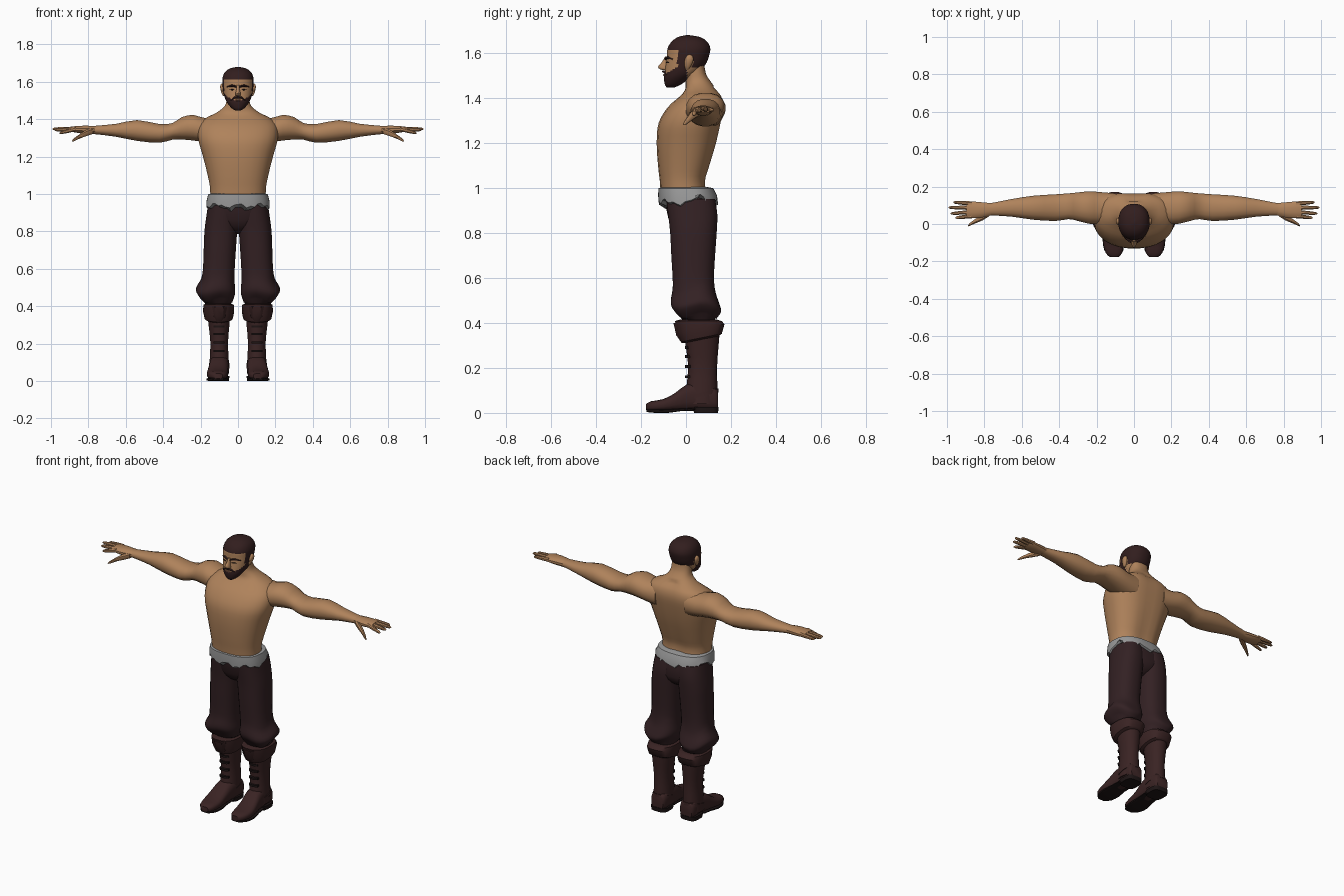
import bpy, bmesh, math


def material(name, rgb):
    m = bpy.data.materials.new(name)
    m.diffuse_color = (*rgb, 1)
    return m


SKIN = material("skin", (0.43, 0.225, 0.105))
HAIR = material("hair", (0.032, 0.013, 0.013))
CLOTH = material("trouser_cloth", (0.033, 0.015, 0.017))
LEATHER = material("boot_leather", (0.042, 0.017, 0.017))
LINEN = material("grey_linen", (0.32, 0.32, 0.32))
DARK = material("dark_detail", (0.012, 0.007, 0.007))
LIP = material("lips", (0.27, 0.11, 0.07))


def smooth_rings(rings, sub):
    """Catmull-Rom interpolation between cross-sections."""
    out = []
    for i in range(len(rings) - 1):
        p0, p1 = rings[max(i - 1, 0)], rings[i]
        p2, p3 = rings[i + 1], rings[min(i + 2, len(rings) - 1)]
        for k in range(sub):
            t = k / sub
            out.append([0.5 * (2 * b + (c - a) * t + (2 * a - 5 * b + 4 * c - d) * t * t
                               + (3 * b - a - 3 * c + d) * t ** 3)
                        for a, b, c, d in zip(p0, p1, p2, p3)])
    out.append(list(rings[-1]))
    return out


def loft(name, rings, mats, axis='z', n=20, sub=2, power=2.2, mirror=False, tweak=None, rule=None):
    """Skin over cross-sections (position, a_min, a_max, b_min, b_max) along an axis."""
    bm = bmesh.new()
    loops = []
    for t, a0, a1, b0, b1 in smooth_rings(rings, sub):
        loop = []
        for i in range(n):
            ang = 2 * math.pi * (i + 0.5) / n
            c, s = math.cos(ang), math.sin(ang)
            a = (a0 + a1) / 2 + (a1 - a0) / 2 * math.copysign(abs(c) ** (2 / power), c)
            b = (b0 + b1) / 2 + (b1 - b0) / 2 * math.copysign(abs(s) ** (2 / power), s)
            co = {'z': (a, b, t), 'x': (t, a, b), 'y': (a, t, b)}[axis]
            loop.append(bm.verts.new(tweak(*co) if tweak else co))
        loops.append(loop)
    for lo, hi in zip(loops, loops[1:]):
        for i in range(n):
            bm.faces.new((lo[i], lo[(i + 1) % n], hi[(i + 1) % n], hi[i]))
    bm.faces.new(loops[0])
    bm.faces.new(loops[-1])
    bmesh.ops.recalc_face_normals(bm, faces=bm.faces)
    if rule:
        for f in bm.faces:
            f.material_index = rule(*f.calc_center_median())
    me = bpy.data.meshes.new(name)
    bm.to_mesh(me)
    bm.free()
    for m in mats:
        me.materials.append(m)
    ob = bpy.data.objects.new(name, me)
    bpy.context.collection.objects.link(ob)
    if mirror:
        mod = ob.modifiers.new("mirror", 'MIRROR')
        mod.use_mirror_merge = False
    return ob


def sym(z, w, y0, y1):
    return (z, -w, w, y0, y1)


# Torso and neck, with a shallow spine groove
def spine(x, y, z):
    if y > 0.06 and z < 1.45:
        y -= 0.014 * math.exp(-(x / 0.035) ** 2)
    return x, y, z


loft("torso", [sym(0.96, .150, -.112, .10), sym(1.03, .150, -.117, .09), sym(1.10, .163, -.125, .11),
               sym(1.20, .188, -.131, .14), sym(1.29, .213, -.122, .16), sym(1.36, .212, -.080, .17),
               sym(1.405, .175, -.03, .162), sym(1.435, .115, -.005, .14), sym(1.47, .072, -.002, .112),
               sym(1.51, .060, .0, .088), sym(1.57, .056, .005, .08)],
     [SKIN], n=28, sub=3, power=2.35, tweak=spine)

# Arms
loft("arm", [(.10, .0, .165, 1.26, 1.415), (.18, -.002, .172, 1.275, 1.408), (.24, .0, .176, 1.285, 1.424),
             (.30, .015, .170, 1.29, 1.412), (.35, .025, .165, 1.29, 1.38), (.42, .015, .160, 1.273, 1.375),
             (.54, .022, .152, 1.283, 1.396), (.65, .038, .135, 1.305, 1.376), (.75, .045, .115, 1.318, 1.366),
             (.78, .045, .112, 1.32, 1.364)],
     [SKIN], axis='x', n=16, mirror=True)

# Hands: palm, fanned fingers, lowered thumb
loft("palm", [(.76, .046, .112, 1.32, 1.364), (.82, .032, .118, 1.322, 1.366), (.87, .03, .122, 1.328, 1.363),
              (.895, .036, .118, 1.335, 1.36)],
     [SKIN], axis='x', n=12, mirror=True)
for i, (ys, ye, tip, zt) in enumerate([(.042, .034, .955, 1.325), (.064, .056, .98, 1.342),
                                       (.087, .088, .992, 1.348), (.109, .116, .965, 1.345)]):
    def finger_ring(t, r):
        x, y, z = .865 + (tip - .865) * t, ys + (ye - ys) * t, 1.348 + (zt - 1.348) * t
        return (x, y - r, y + r, z - r, z + r)
    loft("finger_%d" % (i + 1), [finger_ring(0, .013), finger_ring(.5, .011), finger_ring(.9, .008),
                                 finger_ring(1, .002)], [SKIN], axis='x', n=8, mirror=True)
loft("thumb", [(.775, .04, .075, 1.32, 1.355), (.81, .018, .052, 1.308, 1.345), (.845, .004, .03, 1.296, 1.322),
               (.875, -.009, .008, 1.282, 1.3), (.888, -.013, -.007, 1.279, 1.285)],
     [SKIN], axis='x', n=8, mirror=True)


# Head, with cropped hair and beard chosen by region
def hair_rule(x, y, z):
    if z > 1.612 or (y > -.03 and z > 1.588):
        return 1
    if y > .03 and z > 1.535:
        return 1
    if -.038 < y < .006 and z > 1.495:
        return 1
    return 1 if y < .006 and z < 1.514 + .6 * (y + .08) else 0


loft("head", [sym(1.447, .016, -.086, -.05), sym(1.46, .036, -.094, -.022), sym(1.488, .058, -.098, .02),
              sym(1.515, .071, -.095, .06), sym(1.55, .079, -.090, .088), sym(1.585, .083, -.085, .102),
              sym(1.62, .083, -.082, .108), sym(1.65, .071, -.064, .094), sym(1.67, .045, -.036, .063),
              sym(1.679, .008, .0, .014)],
     [SKIN, HAIR], n=48, sub=5, rule=hair_rule)

# Facial features
loft("nose", [sym(1.583, .008, -.094, -.07), sym(1.56, .009, -.107, -.07), sym(1.538, .014, -.126, -.07),
              sym(1.527, .015, -.115, -.07), sym(1.523, .009, -.10, -.07)], [SKIN], n=12)
loft("ear", [(1.525, .072, .08, -.002, .01), (1.54, .07, .089, -.006, .022), (1.57, .072, .096, -.006, .034),
             (1.587, .075, .092, .004, .028), (1.592, .078, .084, .01, .02)], [SKIN], n=12, mirror=True)
loft("eyebrow", [(.008, -.096, -.07, 1.567, 1.577), (.032, -.09, -.06, 1.573, 1.586),
                 (.062, -.065, -.04, 1.568, 1.575)], [HAIR], axis='x', n=8, mirror=True)
loft("eye", [(.018, -.09, -.07, 1.555, 1.559), (.032, -.087, -.06, 1.552, 1.563),
             (.047, -.077, -.05, 1.555, 1.559)], [DARK], axis='x', n=8, mirror=True)
loft("moustache", [(0, -.107, -.08, 1.511, 1.523), (.02, -.102, -.07, 1.508, 1.521),
                   (.042, -.085, -.06, 1.49, 1.505)], [HAIR], axis='x', n=8, mirror=True)
loft("mouth", [(-.022, -.098, -.08, 1.499, 1.502), (0, -.104, -.08, 1.497, 1.507),
               (.022, -.098, -.08, 1.499, 1.502)], [LIP], axis='x', n=8)


# Ragged linen hem round the waist
def ragged(x, y, z):
    if z < .95:
        ang = math.atan2(y, x)
        z += .009 * math.sin(7 * ang) + .007 * math.sin(17 * ang + 1)
        if y > .02:
            z += .024 * math.exp(-((y - .065) / .03) ** 2)
    return x, y, z


loft("linen_hem", [sym(.92, .14, -.09, .11), sym(.937, .17, -.122, .142), sym(.965, .168, -.124, .138),
                   sym(.998, .160, -.123, .122), sym(1.003, .145, -.108, .10)],
     [LINEN], n=48, sub=1, power=2.5, tweak=ragged)

# Trousers: seat and baggy legs gathered under the knee
loft("trouser_seat", [sym(.785, .02, .0, .07), sym(.81, .07, -.045, .11), sym(.86, .145, -.078, .136),
                      sym(.96, .152, -.098, .125)], [CLOTH], n=24, power=2.5)


def folds(x, y, z):
    if .42 < z < .56:
        ang = math.atan2(y - .045, x - .11)
        z += .012 * math.sin(3 * ang + .6)
    return x, y, z


loft("trouser_leg", [(.95, .0, .16, -.088, .13), (.88, .0, .17, -.080, .14), (.80, .004, .180, -.071, .137),
                     (.70, .011, .184, -.066, .13), (.60, .017, .188, -.06, .125), (.54, .018, .197, -.06, .132),
                     (.49, .014, .224, -.068, .15), (.46, .02, .215, -.06, .156), (.43, .03, .19, -.032, .136),
                     (.40, .04, .165, .0, .12)],
     [CLOTH], n=24, sub=3, power=2.4, mirror=True, tweak=folds)


# Boots: tilted cuff, shaft, foot, soles and straps
def cuff_tilt(x, y, z):
    if z < .38:
        z += .2 * (y - .05)
    return x, y, z


loft("boot_cuff", [(.322, .045, .16, .0, .145), (.330, .028, .178, -.022, .16), (.37, .02, .187, -.04, .172),
                   (.408, .022, .186, -.05, .16), (.414, .04, .17, -.03, .14)],
     [LEATHER], n=20, sub=1, power=2.5, mirror=True, tweak=cuff_tilt)
loft("cuff_flap", [(.31, .085, .115, -.02, .02), (.345, .065, .135, -.045, .02), (.40, .055, .145, -.058, .02)],
     [LEATHER], n=8, sub=1, power=3, mirror=True)
loft("boot_shaft", [(.04, .048, .155, .0, .138), (.10, .048, .153, .0, .140), (.20, .053, .148, .01, .138),
                    (.29, .046, .157, .0, .144), (.36, .04, .165, -.01, .15)],
     [LEATHER], n=18, mirror=True)
loft("boot_foot", [(-.177, .082, .128, .012, .04), (-.155, .063, .152, .008, .052), (-.10, .053, .166, .008, .062),
                   (-.05, .053, .162, .008, .088), (.0, .05, .155, .008, .125), (.06, .047, .15, .008, .14),
                   (.125, .05, .148, .008, .12), (.142, .06, .138, .012, .1)],
     [LEATHER], axis='y', n=16, power=2.8, mirror=True)
loft("boot_sole", [(-.175, .078, .132, .004, .018), (-.14, .056, .16, .0, .016), (-.08, .05, .169, .0, .016),
                   (-.02, .054, .16, .008, .02), (.04, .05, .155, .012, .022)],
     [DARK], axis='y', n=12, power=4, mirror=True)
loft("boot_heel", [(0, .048, .154, .035, .143), (.026, .045, .156, .03, .146)],
     [DARK], n=16, sub=1, power=3.5, mirror=True)
loft("ankle_strap", [(.055, .045, .157, -.003, .145), (.073, .045, .157, -.003, .144)],
     [LEATHER], n=18, sub=1, mirror=True, tweak=lambda x, y, z: (x, y, z + .25 * y))
for i, z in enumerate((.155, .20, .245, .285)):
    loft("boot_lace_%d" % (i + 1), [(z, .07, .132, -.006, .03), (z + .012, .07, .132, -.006, .03)],
         [DARK], n=12, sub=1, mirror=True)

# Soft shading that keeps edges sharp
for ob in bpy.context.scene.objects:
    ob.select_set(True)
    bpy.context.view_layer.objects.active = ob
bpy.ops.object.shade_smooth_by_angle(angle=math.radians(40))
